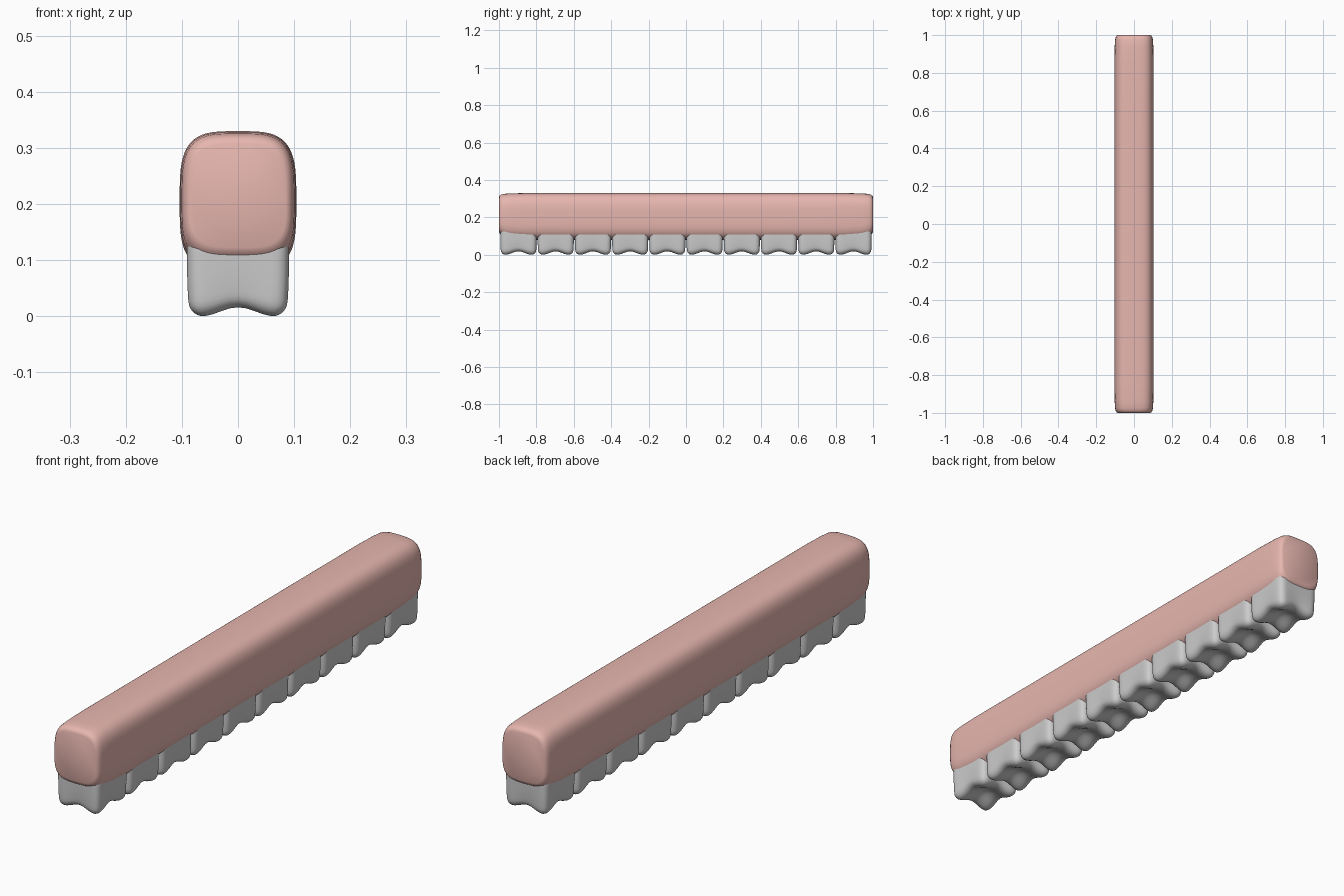
import bpy, bmesh
from math import sin, cos, pi
from mathutils import Vector

if "Cube" in bpy.data.objects:
    bpy.data.objects.remove(bpy.data.objects["Cube"])


def finish(bm, name):
    bmesh.ops.recalc_face_normals(bm, faces=bm.faces[:])
    mesh = bpy.data.meshes.new(name)
    bm.to_mesh(mesh)
    bm.free()
    mesh.polygons.foreach_set("use_smooth", [True] * len(mesh.polygons))
    obj = bpy.data.objects.new(name, mesh)
    bpy.context.collection.objects.link(obj)
    return obj


def spow(v, e):
    return abs(v) ** e * (1 if v > 0 else -1)


# Tooth: rounded block with four cusps on its biting face
def tooth_bmesh():
    half, r = Vector((0.091, 0.097, 0.075)), 0.025
    bm = bmesh.new()
    bmesh.ops.create_cube(bm, size=2)
    bmesh.ops.subdivide_edges(bm, edges=bm.edges[:], cuts=17, use_grid_fill=True)
    for v in bm.verts:
        p = Vector([sin(c * pi / 2) * h for c, h in zip(v.co, half)])
        inner = Vector([max(r - h, min(h - r, c)) for c, h in zip(p, half)])
        p = inner + (p - inner).normalized() * r
        low = (1 - p.z / half.z) / 2
        u = (1 + cos(pi * min(1, abs(p.x) / 0.07))) / 2
        w = (1 + cos(pi * min(1, abs(p.y) / 0.073))) / 2
        z = p.z + half.z + low ** 2 * (0.016 * u + 0.018 * w)
        x = p.x * (1 - 0.06 * low ** 4 - 0.06 * low ** 2 * w)
        y = p.y * (1 - 0.04 * low ** 4 - 0.06 * low ** 2 * u)
        v.co = (x, y, z)
    return bm


# Row of ten teeth sharing one mesh
first = finish(tooth_bmesh(), "tooth_1")
first.location.y = -4.5 * 0.199
for i in range(1, 10):
    t = bpy.data.objects.new(f"tooth_{i + 1}", first.data)
    t.location.y = (i - 4.5) * 0.199
    bpy.context.collection.objects.link(t)

# Gum: superellipse section lofted along y; (y, upper scale, lower scale)
ends = [(0.5, 1, 1), (0.85, 1, 1), (0.94, 0.985, 0.95), (0.975, 0.965, 0.88),
        (0.988, 0.935, 0.8), (0.996, 0.89, 0.73), (1.0, 0.82, 0.66)]
stations = [(-y, a, b) for y, a, b in reversed(ends)] + ends
N = 64
bm = bmesh.new()
rings = []
for y, up, lo in stations:
    ring = []
    for k in range(N):
        a = 2 * pi * (k + 0.5) / N
        x = 0.104 * up * spow(cos(a), 2 / 3.6)
        z = 0.125 * spow(sin(a), 2 / 3.6)
        ring.append(bm.verts.new((x, y, 0.205 + z * (up if z > 0 else lo))))
    rings.append(ring)
for r0, r1 in zip(rings, rings[1:]):
    for k in range(N):
        j = (k + 1) % N
        bm.faces.new((r0[k], r0[j], r1[j], r1[k]))
for ring in (rings[0], rings[-1]):
    bm.faces.new(ring)
gum = finish(bm, "gum")
pink = bpy.data.materials.new("gum_pink")
pink.diffuse_color = (0.8, 0.47, 0.43, 1)
pink.use_nodes = True
pink.node_tree.nodes["Principled BSDF"].inputs["Base Color"].default_value = pink.diffuse_color
gum.data.materials.append(pink)
